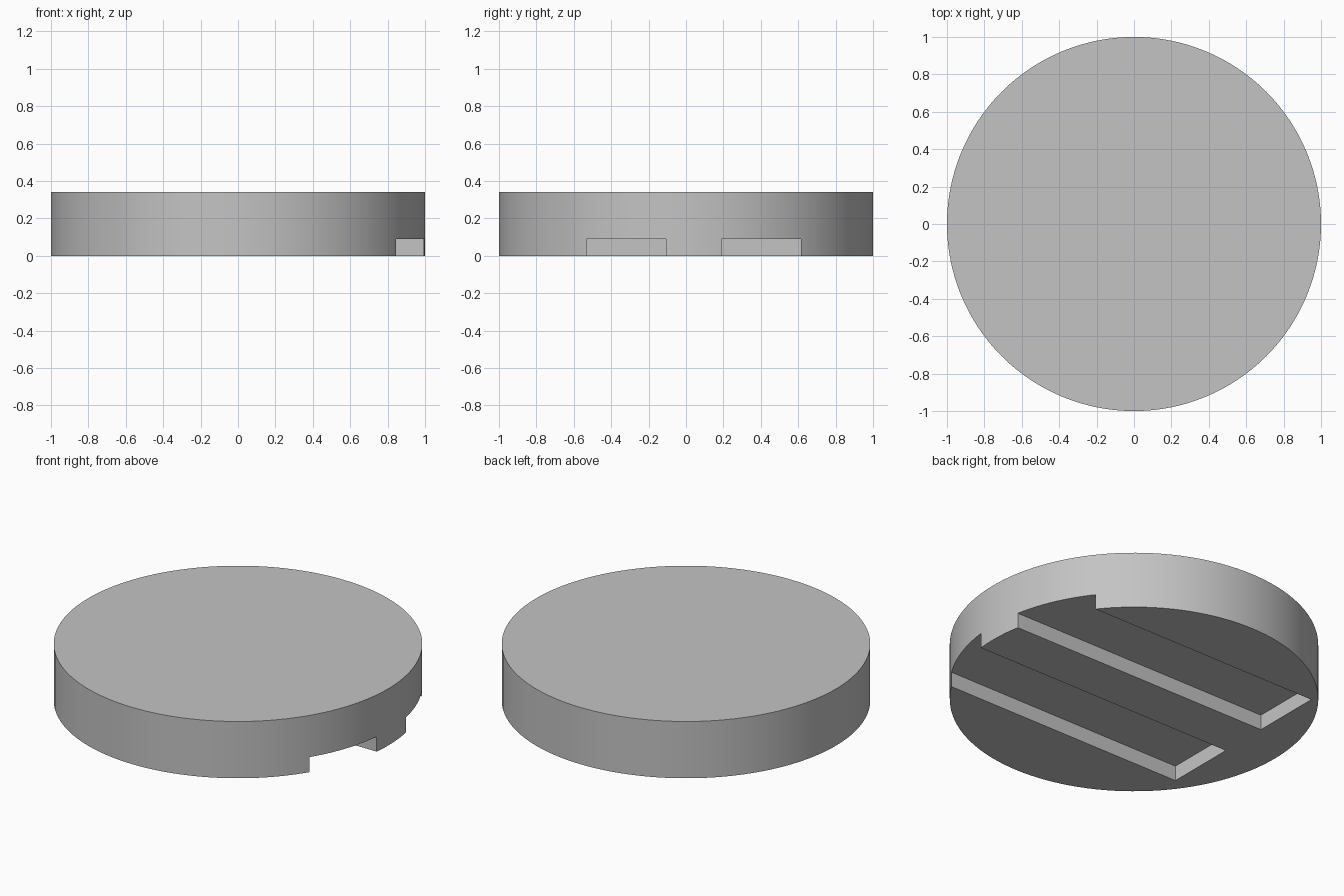
import bpy
import math

default = bpy.data.objects.get("Cube")
if default:
    bpy.data.objects.remove(default, do_unlink=True)

RADIUS, HEIGHT = 1.0, 0.34
SLOT_END, SLOT_WIDTH, SLOT_DEPTH = -0.74, 0.425, 0.09
SLOT_CENTRES = {"front_slot_cutter": -0.32, "back_slot_cutter": 0.402}

# Single grey material
grey = bpy.data.materials.new("plain_grey")
grey.use_nodes = True
colour = (0.55, 0.55, 0.55, 1)
grey.diffuse_color = colour
grey.node_tree.nodes["Principled BSDF"].inputs["Base Color"].default_value = colour

# Round disc
bpy.ops.mesh.primitive_cylinder_add(vertices=128, radius=RADIUS, depth=HEIGHT,
                                    location=(0, 0, HEIGHT / 2))
disc = bpy.context.object
disc.name = "slotted_disc"
disc.data.materials.append(grey)


def cut_slot(name, y):
    """Cut a flat-ended slot in the underside, open at the +x rim."""
    length = 1.2 - SLOT_END
    bpy.ops.mesh.primitive_cube_add(size=1, location=(SLOT_END + length / 2, y, 0))
    cutter = bpy.context.object
    cutter.name = name
    cutter.scale = (length, SLOT_WIDTH, SLOT_DEPTH * 2)
    cutter.hide_render = True
    cutter.data.materials.append(grey)
    bpy.context.view_layer.update()

    bpy.ops.object.select_all(action="DESELECT")
    disc.select_set(True)
    bpy.context.view_layer.objects.active = disc
    cut = disc.modifiers.new(name, "BOOLEAN")
    cut.operation = "DIFFERENCE"
    cut.solver = "EXACT"
    cut.object = cutter
    bpy.ops.object.modifier_apply(modifier=cut.name)
    bpy.data.objects.remove(cutter, do_unlink=True)


# Two parallel underside slots
for slot_name, centre in SLOT_CENTRES.items():
    cut_slot(slot_name, centre)

# Smooth rim with crisp edges
disc.select_set(True)
bpy.context.view_layer.objects.active = disc
bpy.ops.object.shade_smooth_by_angle(angle=math.radians(30))
